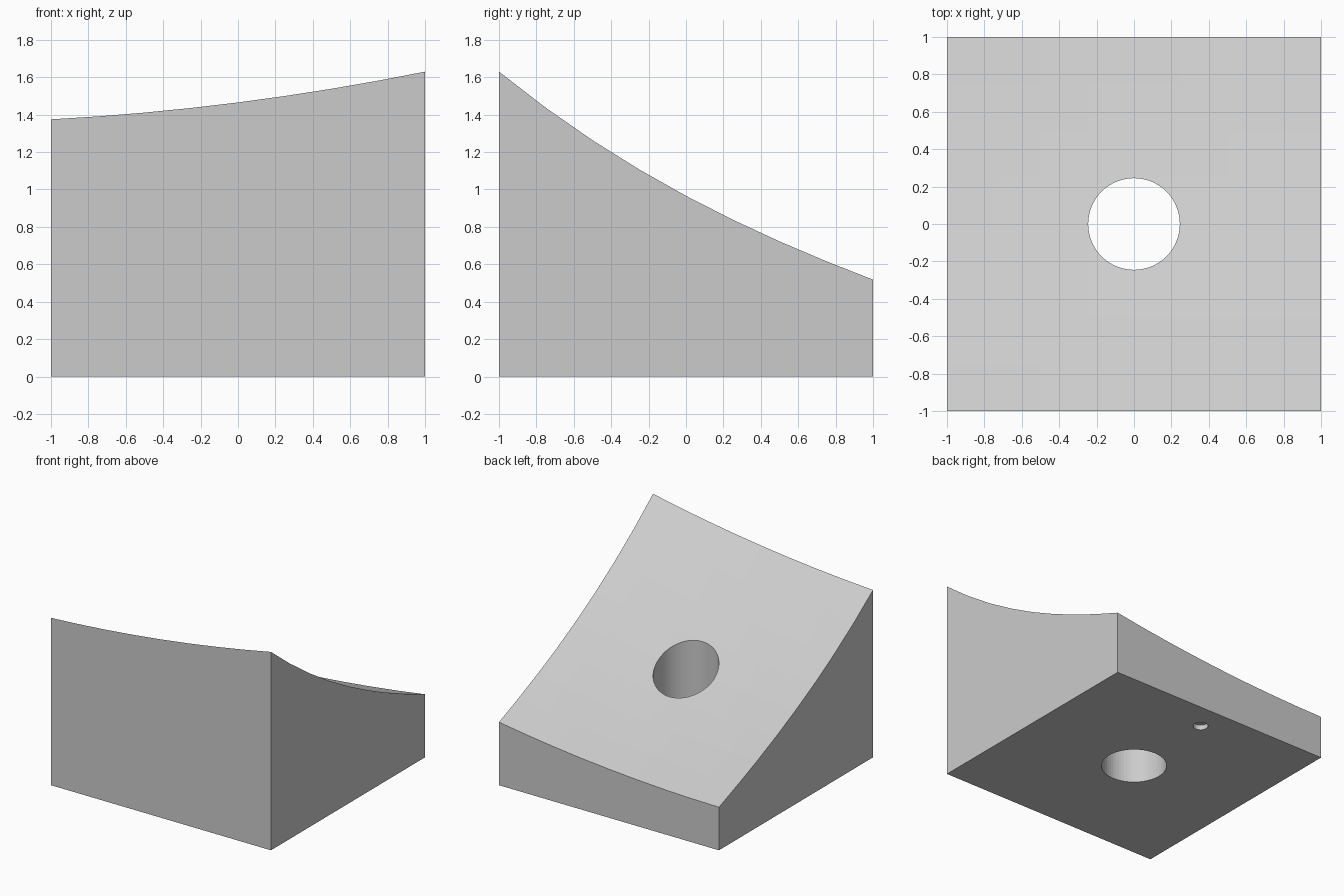
import bpy
import bmesh
from mathutils import Matrix, Vector

cube = bpy.data.objects.get("Cube")
if cube:
    bpy.data.objects.remove(cube, do_unlink=True)

# Single light grey material
grey = bpy.data.materials.new("light grey")
grey.use_nodes = True
color = (0.6, 0.6, 0.6, 1)
grey.diffuse_color = color
grey.node_tree.nodes["Principled BSDF"].inputs["Base Color"].default_value = color


def make_object(name, bm):
    bmesh.ops.recalc_face_normals(bm, faces=bm.faces)
    mesh = bpy.data.meshes.new(name)
    bm.to_mesh(mesh)
    bm.free()
    mesh.materials.append(grey)
    obj = bpy.data.objects.new(name, mesh)
    bpy.context.collection.objects.link(obj)
    return obj


def top_height(x, y):
    """Tilted, twisted plane through the four corners, minus a hollow."""
    u, v = (x + 1) / 2, (y + 1) / 2
    front = 1.375 + 0.255 * u
    back = 0.354 + 0.164 * u
    hollow = (1 - y * y) * (0.1 + 0.008 * x - 0.02 * y) + 0.037 * (1 - x * x)
    return front * (1 - v) + back * v - hollow


# Block: a grid extruded down to the base, with a hollow sloping top
bm = bmesh.new()
bmesh.ops.create_grid(bm, x_segments=8, y_segments=8, size=1)
top = list(bm.verts)
extruded = bmesh.ops.extrude_face_region(bm, geom=list(bm.faces), use_keep_orig=True)
for v in extruded["geom"]:
    if isinstance(v, bmesh.types.BMVert):
        v.co.z = 0
for v in top:
    v.co.z = top_height(v.co.x, v.co.y)
bmesh.ops.recalc_face_normals(bm, faces=bm.faces)
bmesh.ops.dissolve_limit(bm, angle_limit=0.001, verts=bm.verts, edges=bm.edges)
block = make_object("sloped_block", bm)


def cut(name, sides, center, radius, low, high, turn=0):
    """Subtract an upright prism from the block."""
    bm = bmesh.new()
    place = Matrix.Translation(Vector((*center, (low + high) / 2)))
    bmesh.ops.create_cone(bm, cap_ends=True, segments=sides, radius1=radius,
                          radius2=radius, depth=high - low,
                          matrix=place @ Matrix.Rotation(turn, 4, "Z"))
    # Pointed prisms aim at the front
    if sides == 3:
        tip = min(v.co.y for v in bm.verts)
        if sum(v.co.y < tip + 0.01 for v in bm.verts) > 2:
            for v in bm.verts:
                v.co.y = 2 * center[1] - v.co.y
        # Set the arrow's base, tip and half width
        for v in bm.verts:
            v.co.y = -0.855 if v.co.y < center[1] - radius * 0.7 else -0.575
            if abs(v.co.x) > 0.01:
                v.co.x = 0.14 if v.co.x > 0 else -0.14
    cutter = make_object(name, bm)
    cutter.hide_render = True
    mod = block.modifiers.new(name, "BOOLEAN")
    mod.operation = "DIFFERENCE"
    mod.solver = "EXACT"
    mod.object = cutter
    bpy.context.view_layer.objects.active = block
    bpy.ops.object.modifier_apply(modifier=name)
    bpy.data.objects.remove(cutter, do_unlink=True)


# Through hole, then shallow round and arrow marks in the underside
cut("through_hole", 64, (0, 0), 0.245, -0.5, 2.5)
cut("round_mark", 32, (0, 0.78), 0.056, -0.1, 0.04)
cut("arrow_mark", 3, (0, -0.67), 0.17, -0.1, 0.04)
